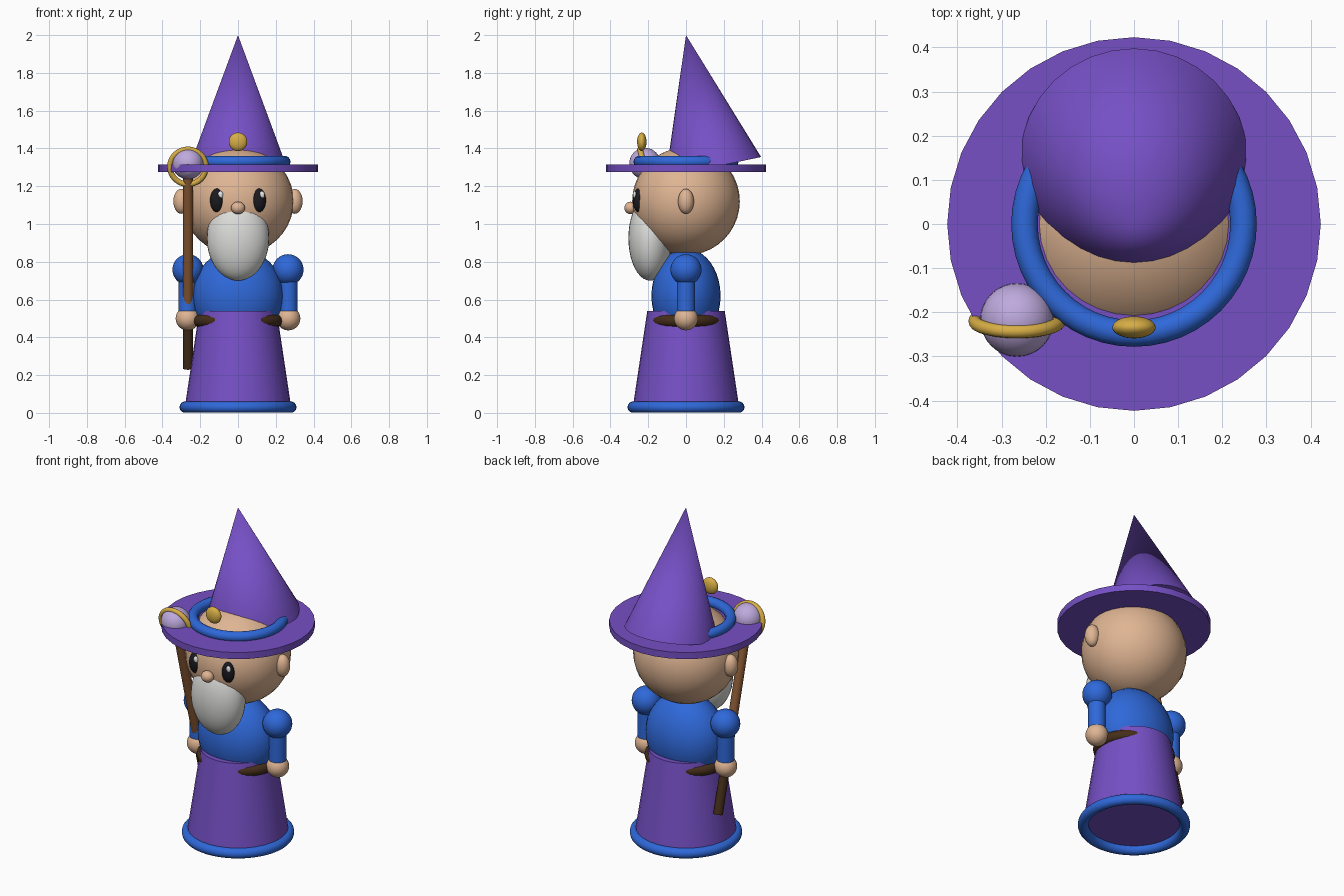
import bpy, math
from mathutils import Vector

if "Cube" in bpy.data.objects:
    bpy.data.objects.remove(bpy.data.objects["Cube"])


def material(name, color):
    m = bpy.data.materials.new(name)
    m.diffuse_color = (*color, 1)
    m.use_nodes = True
    m.node_tree.nodes["Principled BSDF"].inputs["Base Color"].default_value = m.diffuse_color
    return m


PURPLE = material("purple cloth", (0.18, 0.08, 0.56))
BLUE = material("blue cloth", (0.028, 0.14, 0.70))
SKIN = material("skin", (0.74, 0.46, 0.29))
GOLD = material("gold", (0.68, 0.42, 0.06))
WOOD = material("wood", (0.25, 0.10, 0.035))
DARK_WOOD = material("dark brown", (0.06, 0.027, 0.01))
GREY = material("beard grey", (0.72, 0.72, 0.70))
LILAC = material("lilac crystal", (0.52, 0.40, 0.73))
BLACK = material("black", (0.01, 0.01, 0.014))
WHITE = material("white", (0.9, 0.9, 0.9))


def finish(name, mat):
    ob = bpy.context.object
    ob.name = name
    ob.data.materials.append(mat)
    bpy.ops.object.shade_smooth_by_angle(angle=math.radians(35))
    return ob


def ball(name, mat, loc, size):
    bpy.ops.mesh.primitive_uv_sphere_add(segments=32, ring_count=20, radius=1, location=loc)
    bpy.context.object.scale = size
    bpy.ops.object.transform_apply(location=False, rotation=False, scale=True)
    return finish(name, mat)


def ring(name, mat, loc, major, minor, rot=(0, 0, 0), scale=(1, 1, 1)):
    bpy.ops.mesh.primitive_torus_add(major_segments=48, minor_segments=14, location=loc,
                                     rotation=rot, major_radius=major, minor_radius=minor)
    bpy.context.object.scale = scale
    return finish(name, mat)


def cone(name, mat, start, end, r1, r2, sides=32):
    """Tapered solid running from start to end."""
    a, b = Vector(start), Vector(end)
    bpy.ops.mesh.primitive_cone_add(vertices=sides, radius1=r1, radius2=r2, depth=(b - a).length,
                                    location=(a + b) / 2)
    # tilts lie in the yz plane only
    d = b - a
    bpy.context.object.rotation_euler = (-math.atan2(d.y, d.z), 0, 0)
    return finish(name, mat)


# Robe and torso
cone("robe", PURPLE, (0, 0, 0.04), (0, 0, 0.54), 0.28, 0.205)
ring("robe_hem", BLUE, (0, 0, 0.03), 0.28, 0.03)
ball("torso", BLUE, (0, 0, 0.62), (0.24, 0.183, 0.25))
ring("belt", DARK_WOOD, (0, 0, 0.487), 0.2, 0.033, scale=(1.03, 0.87, 1))

# Head and face
ball("head", SKIN, (0, 0, 1.12), (0.295, 0.285, 0.285))
ball("nose", SKIN, (0, -0.293, 1.085), (0.037, 0.033, 0.033))
ball("beard", GREY, (0, -0.19, 0.925), (0.165, 0.115, 0.225))

# Paired parts
for side, s in (("left", 1), ("right", -1)):
    ball(side + "_ear", SKIN, (s * 0.3, 0, 1.12), (0.042, 0.042, 0.066))
    ball(side + "_eye", BLACK, (s * 0.11, -0.25, 1.125), (0.038, 0.032, 0.063))
    ball(side + "_eye_glint", WHITE, (s * 0.11 + 0.017, -0.272, 1.155), (0.014, 0.009, 0.019))
    ball(side + "_shoulder", BLUE, (s * 0.265, 0, 0.758), (0.082, 0.082, 0.082))
    cone(side + "_arm", BLUE, (s * 0.267, 0, 0.5), (s * 0.267, 0, 0.76), 0.048, 0.048)
    ball(side + "_hand", SKIN, (s * 0.267, 0, 0.5), (0.063, 0.063, 0.063))

# Hat: flat brim, band, leaning crown and front jewel
cone("hat_brim", PURPLE, (0, 0, 1.275), (0, 0, 1.315), 0.423, 0.423)
ring("hat_band", BLUE, (0, 0, 1.33), 0.248, 0.03)
cone("hat_crown", PURPLE, (0, 0.145, 1.302), (0, 0, 2.0), 0.258, 0)
ball("hat_jewel", GOLD, (0, -0.234, 1.435), (0.049, 0.025, 0.049))

# Staff leaning forward through the right hand
SX = -0.265


def on_staff(z):
    return (SX, -0.265 * (z - 0.5), z)


cone("staff_upper", WOOD, on_staff(0.5), on_staff(1.27), 0.027, 0.027, 16)
cone("staff_lower", DARK_WOOD, on_staff(0.235), on_staff(0.5), 0.027, 0.027, 16)
ball("staff_crystal", LILAC, on_staff(1.32), (0.083, 0.083, 0.083))
ring("staff_ring", GOLD, (SX, -0.22, 1.303), 0.095, 0.015, rot=(math.pi / 2 + 0.25, 0, 0))
